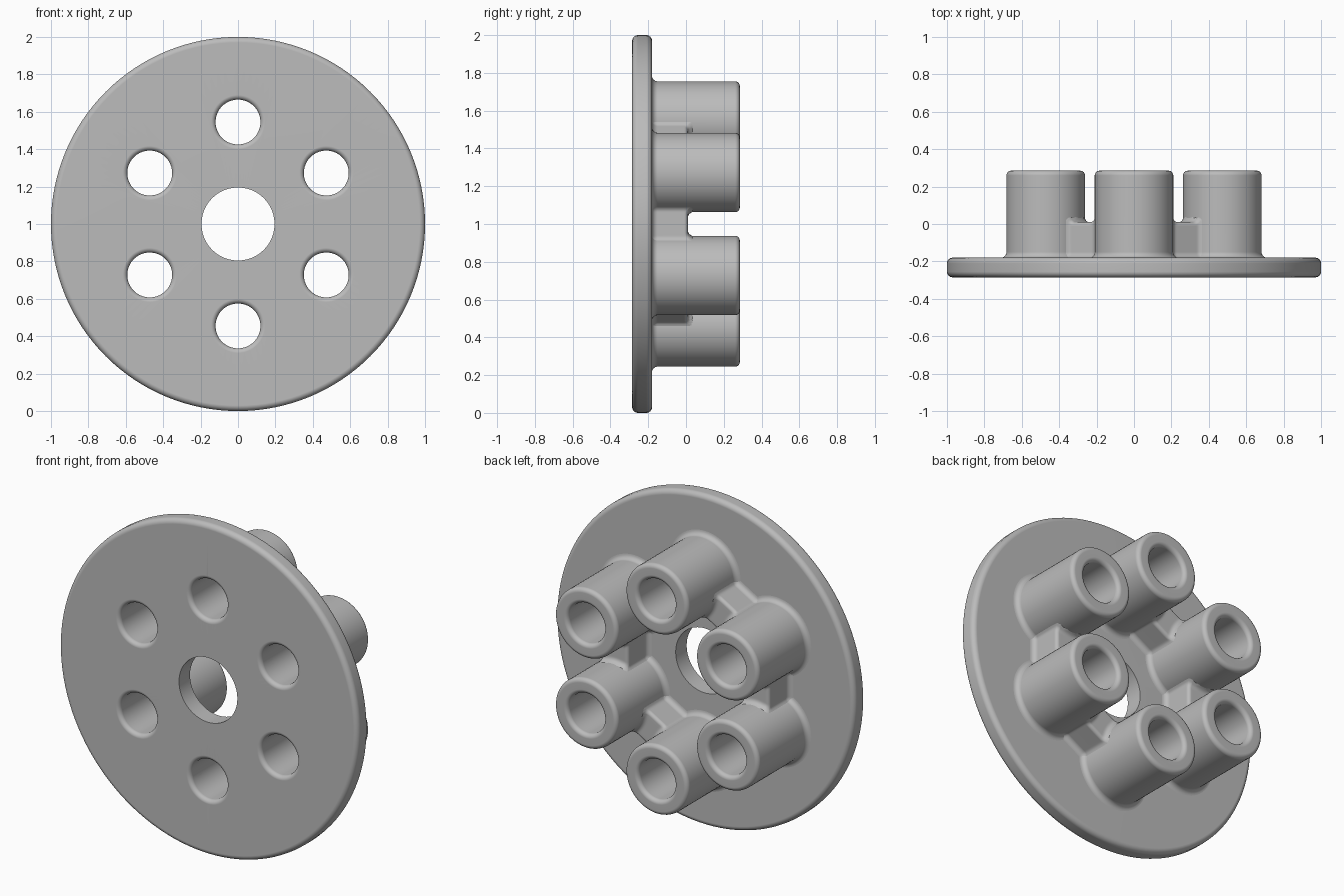
import bpy, bmesh
from math import sin, cos, pi, radians, sqrt, hypot
from mathutils import Matrix, Vector

cube = bpy.data.objects.get("Cube")
if cube:
    bpy.data.objects.remove(cube)

FRONT, FLANGE, WEB, BACK = -0.285, -0.18, 0.01, 0.285   # depths along y
PITCH, OUTER, BORE, FILLET = 0.545, 0.21, 0.12, 0.03
WEB_HALF = 0.09
SEGS = 64

grey = bpy.data.materials.new("plain_grey")
grey.use_nodes = True
grey.diffuse_color = (0.5, 0.5, 0.5, 1)
grey.node_tree.nodes["Principled BSDF"].inputs["Base Color"].default_value = (0.5, 0.5, 0.5, 1)


def arc(cx, cy, r, a0, a1, n=6):
    """Points on an arc, angles in degrees."""
    angles = [radians(a0 + (a1 - a0) * i / n) for i in range(n + 1)]
    return [(cx + r * cos(a), cy + r * sin(a)) for a in angles]


def skin(bm, rings, loop):
    """Join rings of points with quads; loop closes the run, otherwise the ends are capped."""
    vs = [[bm.verts.new(p) for p in ring] for ring in rings]
    n = len(vs[0])
    for i in range(len(vs) if loop else len(vs) - 1):
        a, b = vs[i], vs[(i + 1) % len(vs)]
        for j in range(n):
            k = (j + 1) % n
            bm.faces.new((a[j], a[k], b[k], b[j]))
    if not loop:
        bm.faces.new(vs[0])
        bm.faces.new(vs[-1])


def lathe(bm, profile, x=0.0, z=1.0, segs=SEGS, loop=True):
    """Turn (radius, depth) points around an axis along y."""
    rings = [[(x + r * cos(2 * pi * i / segs), d, z + r * sin(2 * pi * i / segs))
              for i in range(segs)] for r, d in profile]
    skin(bm, rings, loop)


def finish(bm, name):
    bmesh.ops.recalc_face_normals(bm, faces=bm.faces[:])
    mesh = bpy.data.meshes.new(name)
    bm.to_mesh(mesh)
    bm.free()
    mesh.materials.append(grey)
    obj = bpy.data.objects.new(name, mesh)
    bpy.context.collection.objects.link(obj)
    return obj


def smooth(obj):
    bpy.ops.object.select_all(action='DESELECT')
    obj.select_set(True)
    bpy.context.view_layer.objects.active = obj
    bpy.ops.object.shade_smooth_by_angle(angle=radians(35))
    weighted = obj.modifiers.new("weighted_normals", 'WEIGHTED_NORMAL')
    weighted.keep_sharp = True


def tube_centre(k):
    a = radians(90 + 60 * k)
    return PITCH * cos(a), 1 + PITCH * sin(a)


# Round flange with a softened rim and a plain centre hole
bm = bmesh.new()
rim = 0.03
lathe(bm, [(0.195, FRONT)] + arc(1 - rim, FRONT + rim, rim, -90, 0)
      + arc(1 - rim, FLANGE - rim, rim, 0, 90) + [(0.195, FLANGE)], segs=128)
flange = finish(bm, "flange")

# Six bores through the flange, flared at the front
bm = bmesh.new()
mouth = 0.025
for k in range(6):
    lathe(bm, [(BORE + mouth, FRONT - 0.05)]
          + arc(BORE + mouth, FRONT + mouth, mouth, 270, 180)
          + [(BORE, FLANGE + 0.05)], *tube_centre(k), loop=False)
cutter = finish(bm, "bore_cutter")
cutter.hide_render = True
cut = flange.modifiers.new("bores", 'BOOLEAN')
cut.operation = 'DIFFERENCE'
cut.solver = 'EXACT'
cut.object = cutter
bpy.context.view_layer.objects.active = flange
bpy.ops.object.modifier_apply(modifier=cut.name)
bpy.data.objects.remove(cutter)
smooth(flange)

# Tubes with a filleted foot and a rounded lip
lip = 0.025
tube_profile = ([(BORE, FLANGE)]
                + arc(OUTER + FILLET, FLANGE + FILLET, FILLET, 270, 180)
                + arc(OUTER - lip, BACK - lip, lip, 0, 90)
                + arc(BORE + lip, BACK - lip, lip, 90, 180))
for k in range(6):
    bm = bmesh.new()
    lathe(bm, tube_profile, *tube_centre(k))
    smooth(finish(bm, f"tube_{k + 1}"))


# Webs between neighbouring tubes, blending into the tube walls
def flare(gap):
    """Extra rise of a concave fillet at a distance from the wall."""
    d = min(max(gap, 0), FILLET)
    return FILLET - sqrt(FILLET ** 2 - (FILLET - d) ** 2)


def half_width(u):
    """Web half width at u from its middle."""
    s = PITCH / 2 - abs(u)
    centre_n = WEB_HALF + FILLET
    centre_s = sqrt((OUTER + FILLET) ** 2 - centre_n ** 2)
    touch = OUTER / (OUTER + FILLET)
    s = min(max(s, centre_s * touch), centre_s)
    return centre_n - sqrt(FILLET ** 2 - (centre_s - s) ** 2)


def web_section(u):
    w, edge = half_width(u), 0.02
    side = arc(w + FILLET, FLANGE + FILLET, FILLET, 270, 180) + arc(w - edge, WEB - edge, edge, 0, 90)
    top = [((w - edge) * (1 - i / 4), WEB) for i in range(1, 4)]
    half = side + top
    points = half + [(0, WEB)] + [(-n, d) for n, d in reversed(half)]
    section = []
    for n, d in points:
        if d > WEB - edge:
            d += flare(hypot(PITCH / 2 - abs(u), n) - OUTER)
        section.append((u, d, n))
    return section


steps = 36
reach = 0.12
for k in range(6):
    bm = bmesh.new()
    skin(bm, [web_section(reach * (2 * i / steps - 1)) for i in range(steps + 1)], False)
    mid = Vector((0, 0, PITCH * cos(pi / 6)))
    place = (Matrix.Translation((0, 0, 1)) @ Matrix.Rotation(radians(30 + 60 * k), 4, 'Y')
             @ Matrix.Translation(mid))
    bm.transform(place)
    smooth(finish(bm, f"web_{k + 1}"))
